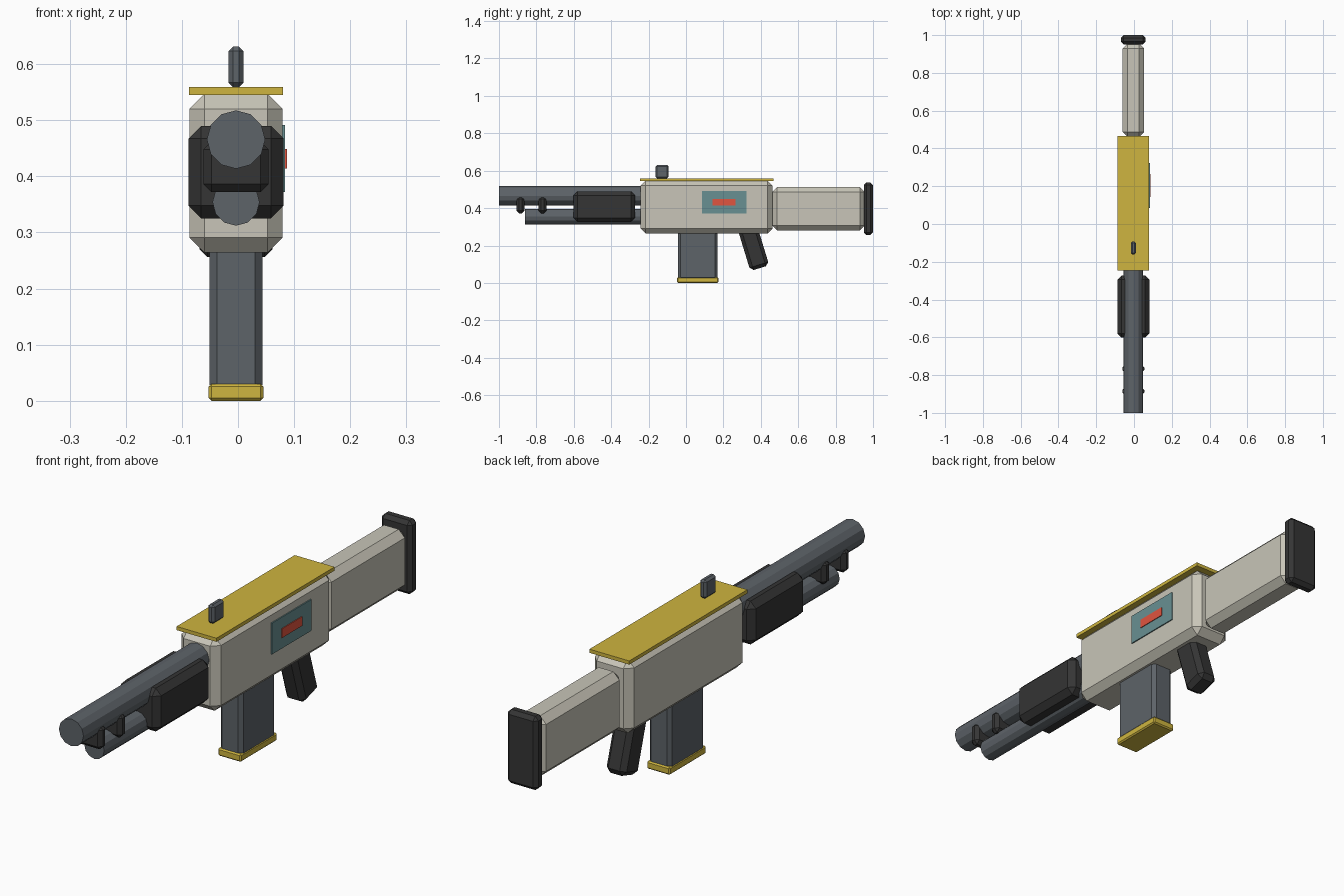
import bpy, bmesh
from math import radians
from mathutils import Matrix

if "Cube" in bpy.data.objects:
    bpy.data.objects.remove(bpy.data.objects["Cube"])

CX = -0.0035  # the side panel shifts the main axis slightly off centre


def mat(name, rgb):
    m = bpy.data.materials.new(name)
    m.diffuse_color = (*rgb, 1)
    m.use_nodes = True
    m.node_tree.nodes["Principled BSDF"].inputs["Base Color"].default_value = m.diffuse_color
    return m


IVORY = mat("ivory", (0.58, 0.56, 0.48))
DARK = mat("dark", (0.035, 0.035, 0.035))
STEEL = mat("steel", (0.11, 0.125, 0.14))
YELLOW = mat("yellow", (0.62, 0.46, 0.05))
TEAL = mat("teal", (0.14, 0.28, 0.29))
RED = mat("red", (0.75, 0.09, 0.05))


def finish(bm, name, material):
    bmesh.ops.recalc_face_normals(bm, faces=bm.faces)
    me = bpy.data.meshes.new(name)
    bm.to_mesh(me)
    bm.free()
    me.materials.append(material)
    ob = bpy.data.objects.new(name, me)
    bpy.context.collection.objects.link(ob)
    return ob


def box(name, x, y, z, chamfer, material, tilt=0):
    """Chamfered box from (min, max) ranges, optionally tilted about x."""
    bm = bmesh.new()
    bmesh.ops.create_cube(bm, size=1)
    bmesh.ops.scale(bm, vec=[r[1] - r[0] for r in (x, y, z)], verts=bm.verts)
    if chamfer:
        bmesh.ops.bevel(bm, geom=bm.edges[:], offset=chamfer, segments=1,
                        profile=0.5, affect='EDGES')
    bmesh.ops.rotate(bm, matrix=Matrix.Rotation(tilt, 3, 'X'), verts=bm.verts)
    bmesh.ops.translate(bm, vec=[sum(r) / 2 for r in (x, y, z)], verts=bm.verts)
    return finish(bm, name, material)


def mid(half):
    return (CX - half, CX + half)


def tube(name, radius, z, y0, y1):
    """Twelve-sided cylinder lying along y."""
    bm = bmesh.new()
    bmesh.ops.create_cone(bm, cap_ends=True, segments=12, radius1=radius,
                          radius2=radius, depth=y1 - y0)
    bmesh.ops.rotate(bm, matrix=Matrix.Rotation(radians(90), 3, 'X'), verts=bm.verts)
    bmesh.ops.translate(bm, vec=(CX, (y0 + y1) / 2, z), verts=bm.verts)
    return finish(bm, name, STEEL)


# Receiver, top plate and sight
box("receiver", mid(0.083), (-0.243, 0.463), (0.264, 0.547), 0.027, IVORY)
box("top_plate", mid(0.084), (-0.245, 0.467), (0.545, 0.559), 0, YELLOW)
box("front_sight", mid(0.0135), (-0.162, -0.093), (0.559, 0.631), 0.008, STEEL)

# Stock and butt pad
box("stock", mid(0.057), (0.461, 0.955), (0.281, 0.512), 0.026, IVORY)
box("butt_pad", mid(0.065), (0.951, 1.0), (0.256, 0.537), 0.014, DARK)

# Barrels, clamps and handguard
tube("upper_barrel", 0.052, 0.4655, -1.0, -0.2)
tube("lower_barrel", 0.042, 0.354, -0.861, -0.2)
for i, y in enumerate((-0.885, -0.767)):
    box(f"barrel_clamp_{i + 1}", mid(0.058), (y - 0.021, y + 0.021),
        (0.372, 0.462), 0.014, DARK)
box("handguard", mid(0.085), (-0.602, -0.272), (0.325, 0.49), 0.023, DARK)

# Magazine and its base
box("magazine", mid(0.047), (-0.043, 0.168), (0.015, 0.32), 0.013, STEEL)
box("magazine_base", mid(0.049), (-0.048, 0.173), (0.0, 0.03), 0.005, YELLOW)

# Raked pistol grip
box("pistol_grip", mid(0.042), (0.307, 0.412), (0.074, 0.314), 0.018, DARK,
    tilt=radians(17))

# Status panel on the right side
box("side_panel", (0.07, 0.084), (0.085, 0.323), (0.372, 0.491), 0, TEAL)
box("panel_light", (0.08, 0.087), (0.142, 0.265), (0.414, 0.449), 0, RED)
